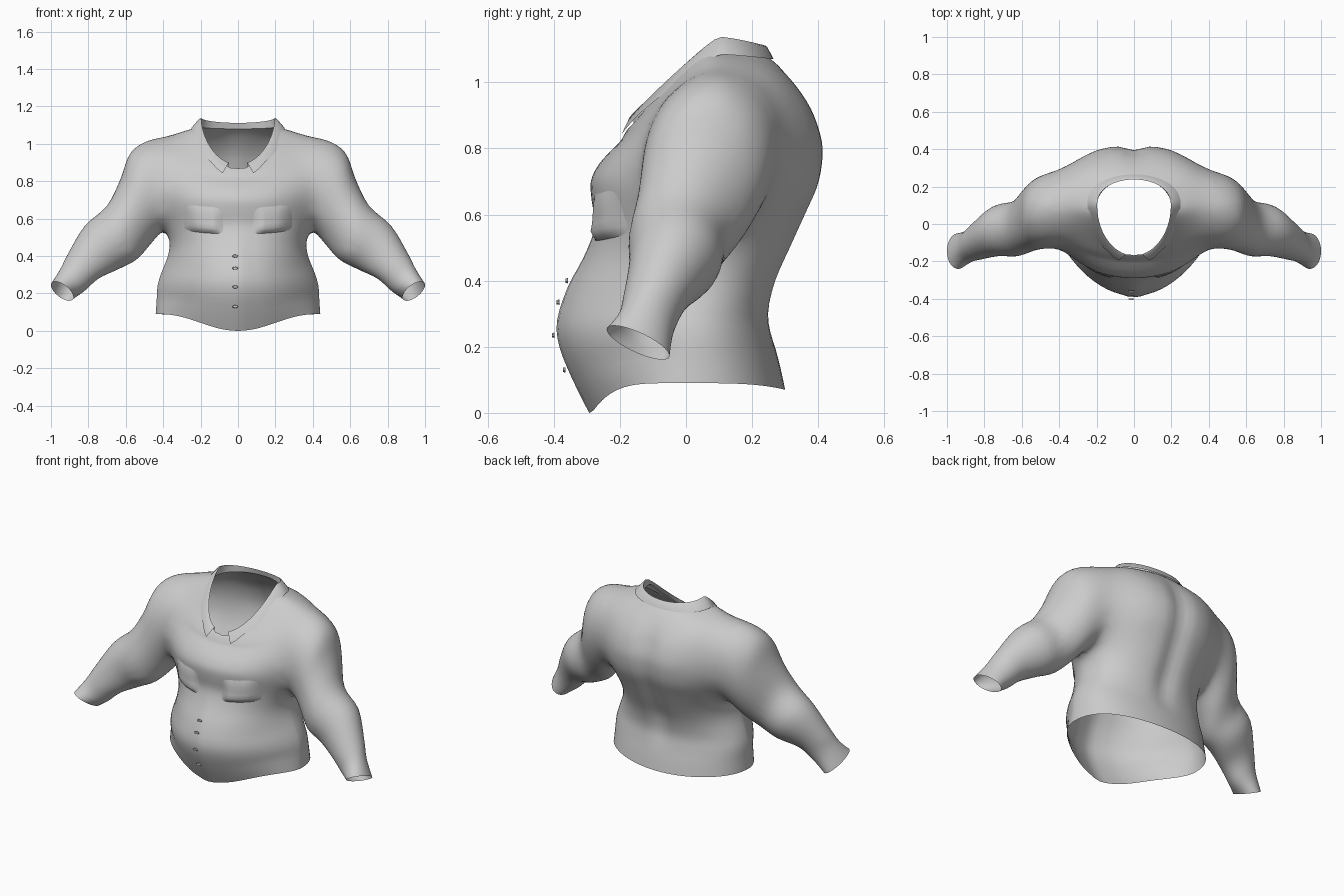
import bpy, bmesh, math
from mathutils import Vector
from mathutils.bvhtree import BVHTree

if "Cube" in bpy.data.objects:
    bpy.data.objects.remove(bpy.data.objects["Cube"])

cloth = bpy.data.materials.new("light_grey_cloth")
cloth.use_nodes = True
cloth.diffuse_color = (0.6, 0.6, 0.6, 1)
cloth.node_tree.nodes["Principled BSDF"].inputs["Base Color"].default_value = (0.6, 0.6, 0.6, 1)

SEG = 72


def finish(name, bm, angle=50):
    """Turn a bmesh into a smooth-shaded object."""
    mesh = bpy.data.meshes.new(name)
    bm.to_mesh(mesh)
    bm.free()
    mesh.materials.append(cloth)
    ob = bpy.data.objects.new(name, mesh)
    bpy.context.collection.objects.link(ob)
    bpy.ops.object.select_all(action='DESELECT')
    ob.select_set(True)
    bpy.context.view_layer.objects.active = ob
    bpy.ops.object.shade_smooth_by_angle(angle=math.radians(angle))
    return ob


def refine(rows, n=3):
    """Smoothly interpolate a table of section rows."""
    out = []
    for i in range(len(rows) - 1):
        a, b, c, d = (rows[max(i - 1, 0)], rows[i], rows[i + 1], rows[min(i + 2, len(rows) - 1)])
        for k in range(n):
            t = k / n
            out.append([q + 0.5 * t * (r - p + t * (2 * p - 5 * q + 4 * r - s + t * (3 * (q - r) + s - p)))
                        for p, q, r, s in zip(a, b, c, d)])
    return out + [list(rows[-1])]


def loft(bm, rings, closed=True):
    """Skin a list of point rings."""
    vs = [[bm.verts.new(p) for p in ring] for ring in rings]
    n = len(rings[0])
    for a, b in zip(vs, vs[1:]):
        for i in range(n if closed else n - 1):
            j = (i + 1) % n
            bm.faces.new((a[i], a[j], b[j], b[i]))
    return vs


def cap(bm, ring):
    """Close a ring with a fan and return its apex position."""
    apex = bm.verts.new(sum((v.co for v in ring), Vector()) / len(ring))
    for i, v in enumerate(ring):
        bm.faces.new((v, ring[(i + 1) % len(ring)], apex))
    return apex.co.copy()


def clamp(v):
    return max(0.0, min(1.0, v))


def section(row, a):
    """Point on a torso section; angle 0 is the front centre."""
    zf, yf, xs, ys, zs, yb, zb = row
    c, x = math.cos(a), xs * math.sin(a)
    low = clamp(1 - zf / 0.4)
    if c > 0:
        belly = 1 + 0.5 * clamp(1.4 - abs(zf - 0.22) / 0.22)
        placket = 0.008 * clamp((0.6 - zf) / 0.2) * math.exp(-(x / 0.045) ** 4)
        return Vector((x, ys + (yf - ys) * c ** belly - placket, zs + (zf - zs) * c ** (1.15 + 4.5 * low)))
    c = -c
    groove = 0.028 * clamp((1.05 - zb) / 0.15) * clamp((zb - 0.2) / 0.2) * math.exp(-(x / 0.06) ** 2)
    return Vector((x, ys + (yb - ys) * c ** 0.85 - groove, zs + (zb - zs) * c ** (1.15 + 2 * low)))


# Torso sections: front z, front y, half width, side y, side z, back y, back z
TORSO = [
    (0.0, -0.285, 0.44, 0, 0.09, 0.30, 0.07),
    (0.10, -0.335, 0.435, 0, 0.16, 0.285, 0.14),
    (0.20, -0.375, 0.43, 0, 0.24, 0.265, 0.22),
    (0.28, -0.382, 0.41, 0, 0.31, 0.255, 0.30),
    (0.38, -0.35, 0.375, 0, 0.40, 0.28, 0.40),
    (0.47, -0.305, 0.365, 0.01, 0.48, 0.325, 0.50),
    (0.56, -0.275, 0.395, 0.03, 0.56, 0.37, 0.60),
    (0.64, -0.285, 0.44, 0.04, 0.64, 0.405, 0.68),
    (0.70, -0.288, 0.465, 0.05, 0.72, 0.42, 0.75),
    (0.75, -0.265, 0.48, 0.06, 0.80, 0.42, 0.82),
    (0.79, -0.23, 0.485, 0.07, 0.90, 0.395, 0.90),
    (0.82, -0.20, 0.465, 0.08, 0.985, 0.36, 0.96),
    (0.84, -0.188, 0.41, 0.08, 1.04, 0.32, 1.01),
    (0.86, -0.175, 0.30, 0.08, 1.072, 0.28, 1.05),
    (0.87, -0.165, 0.205, 0.06, 1.09, 0.245, 1.08)]

# Sleeve sections: top x, top z, bottom x, bottom z, centre y, depth radius, tilt
SLEEVE = [
    (0.30, 0.97, 0.25, 0.68, 0.09, 0.15, 0),
    (0.46, 1.04, 0.33, 0.60, 0.085, 0.205, 0),
    (0.575, 0.96, 0.41, 0.53, 0.065, 0.202, 0),
    (0.625, 0.82, 0.47, 0.46, 0.035, 0.18, 0),
    (0.70, 0.67, 0.545, 0.38, -0.022, 0.15, 0),
    (0.82, 0.56, 0.64, 0.33, -0.037, 0.135, 0),
    (0.91, 0.41, 0.745, 0.28, -0.09, 0.1, 0),
    (0.95, 0.33, 0.82, 0.215, -0.12, 0.085, -0.015),
    (1.0, 0.245, 0.88, 0.18, -0.145, 0.095, -0.04)]

angles = [2 * math.pi * i / SEG for i in range(SEG)]
apexes = []

# Closed torso volume
bm = bmesh.new()
rings = loft(bm, [[section(r, a) for a in angles] for r in refine(TORSO)])
apexes += [cap(bm, rings[0]), cap(bm, rings[-1])]
bmesh.ops.recalc_face_normals(bm, faces=bm.faces)
body = finish("shirt_body", bm)

# Closed sleeve volumes, joined to the torso
helpers = []
for side in (1, -1):
    bm = bmesh.new()
    rings = []
    for tx, tz, bx, bz, cy, ry, tilt in refine(SLEEVE, 4):
        mid = Vector(((tx + bx) / 2, cy, (tz + bz) / 2))
        up, out = Vector(((tx - bx) / 2, 0, (tz - bz) / 2)), Vector((0, ry, tilt))
        ring = [mid + up * math.cos(a) + out * math.sin(a) for a in angles]
        rings.append([Vector((p.x * side, p.y, p.z)) for p in ring])
    vs = loft(bm, rings)
    cap(bm, vs[0])
    apexes.append(cap(bm, vs[-1]))
    bmesh.ops.recalc_face_normals(bm, faces=bm.faces)
    tube = finish("sleeve_helper", bm)
    tube.hide_render = True
    helpers.append(tube)
    mod = body.modifiers.new("join_sleeve", 'BOOLEAN')
    mod.operation, mod.solver, mod.object = 'UNION', 'EXACT', tube

bpy.context.view_layer.update()
bm = bmesh.new()
bm.from_mesh(body.evaluated_get(bpy.context.evaluated_depsgraph_get()).to_mesh())
for ob in [body] + helpers:
    bpy.data.objects.remove(ob)

# Open the hem, neck and cuffs, then soften the armhole seams
ends = [v for v in bm.verts if any((v.co - p).length < 0.002 for p in apexes)]
bmesh.ops.delete(bm, geom=ends, context='VERTS')
bmesh.ops.remove_doubles(bm, verts=bm.verts, dist=0.006)
for reach, passes in ((0.0, 18), (0.05, 8), (0.1, 4)):
    seam = [v for v in bm.verts if 0.32 - reach < abs(v.co.x) < 0.52 + reach and v.co.z > 0.54 - reach]
    for _ in range(passes):
        bmesh.ops.smooth_vert(bm, verts=seam, factor=0.5, use_axis_x=True, use_axis_y=True, use_axis_z=True)
surface = BVHTree.FromBMesh(bm)
finish("shirt_body", bm, 100)


def front_y(x, z):
    hit = surface.ray_cast(Vector((x, -1, z)), Vector((0, 1, 0)))[0]
    return hit.y if hit else -0.27


# Chest pockets: padded patches with a sharp lower lip
for side, name in ((1, "left_pocket"), (-1, "right_pocket")):
    bm = bmesh.new()
    rows = []
    for t in (0, 0.08, 0.2, 0.35, 0.5, 0.65, 0.8, 0.9, 1):
        row = []
        for k in range(17):
            u = k / 16
            x = 0.075 + 0.22 * u
            z = 0.518 + 0.02 * u * u + 0.15 * t
            puff = min(1, 0.3 + t / 0.28) * (1 - t ** 2) * min(1, u * 4) * math.sin(math.pi / 2 * min(1, (1 - u) * 2.5))
            row.append((x * side, front_y(x * side, z) + 0.003 - 0.033 * puff * (t > 0), z))
        rows.append(row)
    loft(bm, rows, closed=False)
    bmesh.ops.recalc_face_normals(bm, faces=bm.faces)
    if sum(f.normal.y for f in bm.faces) > 0:
        bmesh.ops.reverse_faces(bm, faces=bm.faces)
    finish(name, bm, 60)

# Folded collar: stand, rolled top edge and pointed outer leaf
COLLAR = [
    TORSO[-1],
    (0.89, -0.168, 0.197, 0.1, 1.138, 0.238, 1.112),
    (0.888, -0.178, 0.208, 0.1, 1.134, 0.246, 1.107),
    (0.855, -0.198, 0.25, 0.1, 1.085, 0.265, 1.07)]
GAP = 0.25
bm = bmesh.new()
rows = []
for i, row in enumerate(COLLAR):
    ring = []
    for k in range(65):
        a = GAP + (2 * math.pi - 2 * GAP) * k / 64
        p = section(row, a)
        near = max(0, 1 - (min(a, 2 * math.pi - a) - GAP) / 0.35)
        if i == 3:
            p += Vector((math.copysign(0.02, p.x) * near, -0.006 * near, -0.02 * near))
        ring.append(p)
    rows.append(ring)
loft(bm, rows, closed=False)
bmesh.ops.recalc_face_normals(bm, faces=bm.faces)
finish("collar", bm, 60)

# Small buttons down the front
for i, z in enumerate((0.13, 0.235, 0.335, 0.40)):
    bm = bmesh.new()
    bmesh.ops.create_cone(bm, cap_ends=True, segments=10, radius1=0.016, radius2=0.013, depth=0.008)
    for v in bm.verts:
        v.co = Vector((v.co.x - 0.015, front_y(-0.015, z) - 0.014 - v.co.z, z + v.co.y * 0.5))
    bmesh.ops.recalc_face_normals(bm, faces=bm.faces)
    finish(f"button_{i + 1}", bm, 30)
